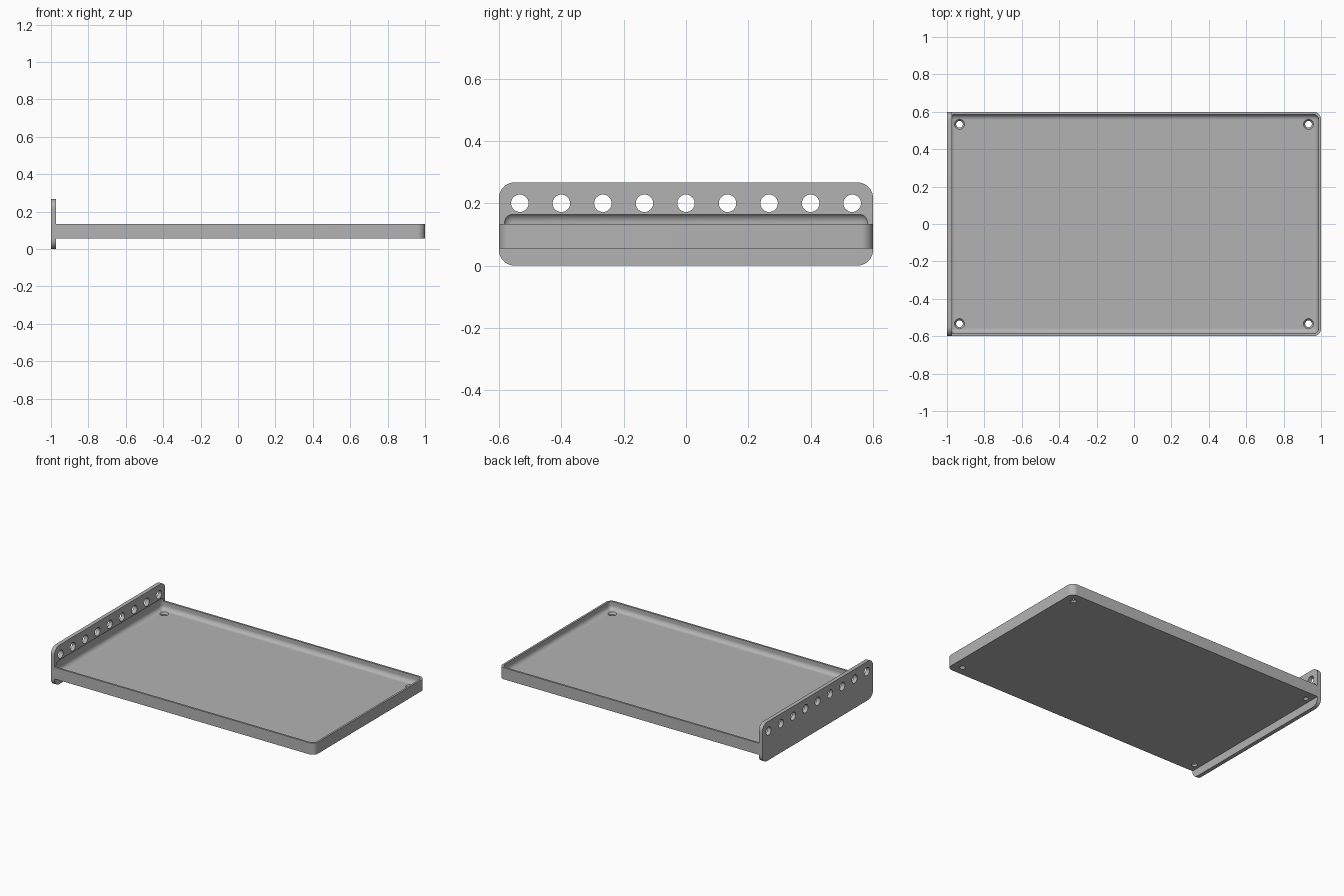
import bpy, bmesh, math
from mathutils import Matrix, Vector

default = bpy.data.objects.get("Cube")
if default:
    bpy.data.objects.remove(default, do_unlink=True)

grey = bpy.data.materials.new("light_grey")
grey.use_nodes = True
colour = (0.45, 0.45, 0.45, 1)
grey.diffuse_color = colour
grey.node_tree.nodes["Principled BSDF"].inputs["Base Color"].default_value = colour

LENGTH, WIDTH, PLATE = 2.0, 1.2, 0.027
BASE, FLOOR, RIM, TOP = 0.055, 0.08, 0.134, 0.267
WALL = 0.0133


def make_object(name, bm):
    bmesh.ops.recalc_face_normals(bm, faces=bm.faces)
    mesh = bpy.data.meshes.new(name)
    bm.to_mesh(mesh)
    bm.free()
    mesh.materials.append(grey)
    ob = bpy.data.objects.new(name, mesh)
    bpy.context.collection.objects.link(ob)
    return ob


def rounded_box(name, low, high, radius, pick=lambda a, b: True, segments=10):
    """Box between two corners; edges chosen by pick are rounded."""
    low, high = Vector(low), Vector(high)
    bm = bmesh.new()
    bmesh.ops.create_cube(bm, size=1, matrix=Matrix.Translation((low + high) / 2)
                          @ Matrix.Diagonal((*(high - low), 1)))
    edges = [e for e in bm.edges if pick(e.verts[0].co, e.verts[1].co)]
    bmesh.ops.bevel(bm, geom=edges, offset=radius, segments=segments,
                    profile=0.5, affect='EDGES', clamp_overlap=True)
    return make_object(name, bm)


def add_rod(bm, centre, r1, r2, depth, axis='Z'):
    turn = Matrix.Rotation(math.pi / 2, 4, 'Y') if axis == 'X' else Matrix()
    bmesh.ops.create_cone(bm, cap_ends=True, segments=32, radius1=r1, radius2=r2,
                          depth=depth, matrix=Matrix.Translation(centre) @ turn)


def combine(target, tool, operation):
    mod = target.modifiers.new("combine", 'BOOLEAN')
    mod.operation, mod.object, mod.solver = operation, tool, 'EXACT'
    bpy.context.view_layer.objects.active = target
    bpy.ops.object.modifier_apply(modifier=mod.name)
    bpy.data.objects.remove(tool, do_unlink=True)


x, y = LENGTH / 2, WIDTH / 2

# Tray block, rounded at its two free corners
tray = rounded_box("tray", (-x + PLATE / 2, -y, BASE), (x, y, RIM), 0.04,
                   lambda a, b: a.x > 0 and b.x > 0 and abs(a.z - b.z) > 0.01)

# Upright end plate with rounded corners
plate = rounded_box("end_plate", (-x, -y, 0), (-x + PLATE, y, TOP), 0.05,
                    lambda a, b: abs(a.x - b.x) > 0.01)
combine(tray, plate, 'UNION')

# Filleted hollow, slightly recessed into the end plate
hollow = rounded_box("hollow_cutter", (-x + WALL, -y + WALL, FLOOR),
                     (x - WALL, y - WALL, 0.169), 0.03)
combine(tray, hollow, 'DIFFERENCE')

# Row of holes through the end plate
bm = bmesh.new()
for i in range(-4, 5):
    add_rod(bm, (-x, i * 0.1333, 0.2), 0.028, 0.028, 0.2, 'X')
combine(tray, make_object("vent_cutter", bm), 'DIFFERENCE')

# Corner screw holes, then their countersinks
for r1, r2, low, high in ((0.018, 0.018, 0, 0.12), (0.018, 0.028, 0.068, FLOOR + 0.001)):
    bm = bmesh.new()
    for sx in (-1, 1):
        for sy in (-1, 1):
            add_rod(bm, (sx * 0.933, sy * 0.533, (low + high) / 2), r1, r2, high - low)
    combine(tray, make_object("screw_cutter", bm), 'DIFFERENCE')

# Smooth fillets, sharp edges
bpy.ops.object.select_all(action='DESELECT')
tray.select_set(True)
bpy.context.view_layer.objects.active = tray
bpy.ops.object.shade_smooth_by_angle(angle=math.radians(30))
